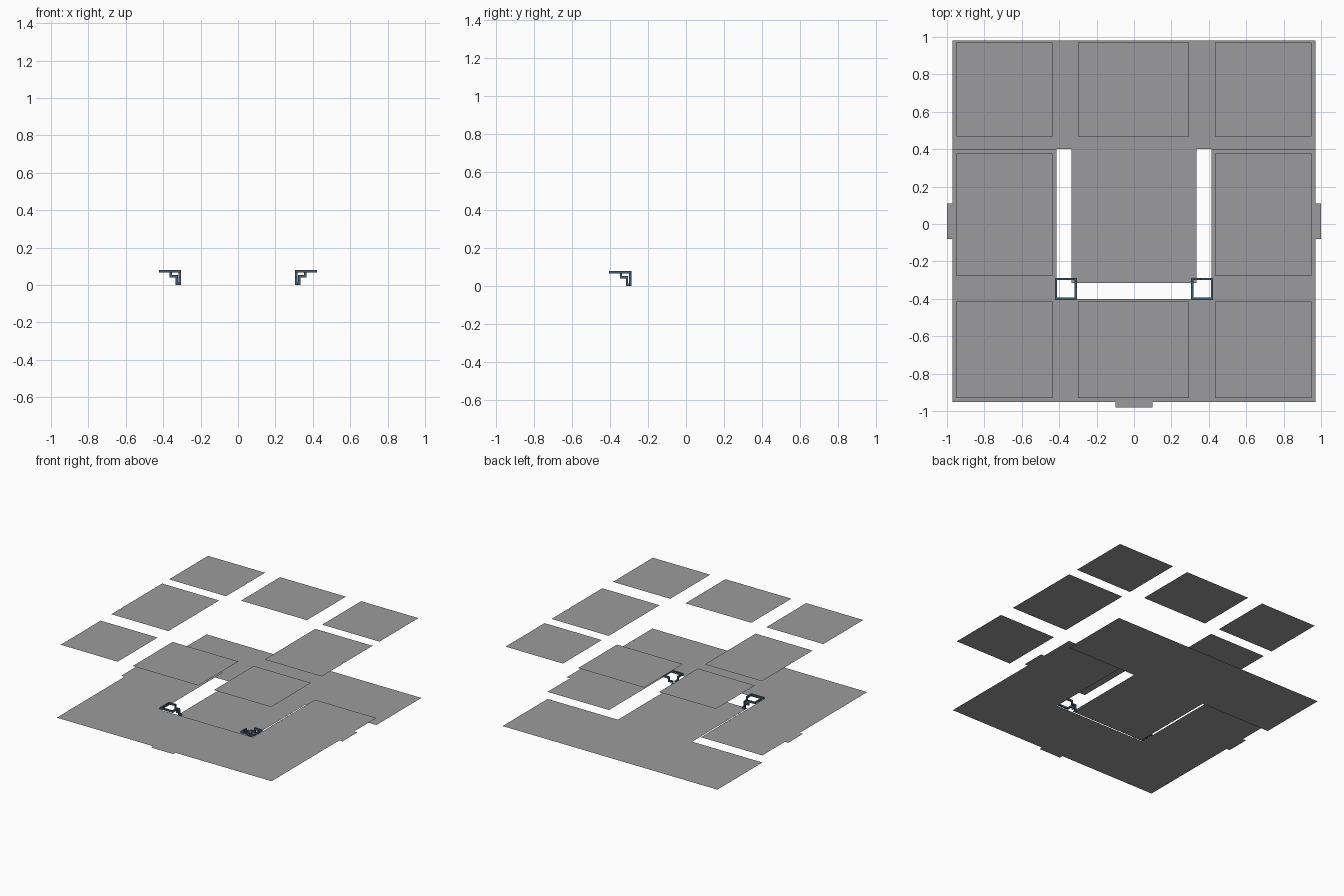
import bpy, bmesh
from mathutils import Vector

if "Cube" in bpy.data.objects:
    bpy.data.objects.remove(bpy.data.objects["Cube"])

UPPER, CEIL = 0.058, 0.65     # raised floor and ceiling panel heights


def material(name, rgb):
    m = bpy.data.materials.new(name)
    m.diffuse_color = (*rgb, 1)
    m.use_nodes = True
    m.node_tree.nodes["Principled BSDF"].inputs["Base Color"].default_value = m.diffuse_color
    return m


grey = material("light grey", (0.33, 0.33, 0.34))
blue = material("slate blue", (0.06, 0.11, 0.16))


def finish(name, bm, mat):
    me = bpy.data.meshes.new(name)
    bm.to_mesh(me)
    bm.free()
    me.materials.append(mat)
    ob = bpy.data.objects.new(name, me)
    bpy.context.collection.objects.link(ob)
    return ob


def sheet(name, outline, z):
    """Flat single-sided sheet from a counter-clockwise outline."""
    bm = bmesh.new()
    bm.faces.new([bm.verts.new((x, y, z)) for x, y in outline])
    return finish(name, bm, grey)


def box(bm, lo, hi):
    lo, hi = Vector(lo), Vector(hi)
    geo = bmesh.ops.create_cube(bm, size=1)
    for v in geo["verts"]:
        v.co = (lo + hi) / 2 + Vector(a * b for a, b in zip(v.co, hi - lo))


# lower floor: back strip with a sunken tongue
sheet("lower_floor", [(-0.97, 0.4), (-0.335, 0.4), (-0.335, -0.315), (0.335, -0.315),
                      (0.335, 0.4), (0.97, 0.4), (0.97, 0.98), (-0.97, 0.98)], 0)

# raised U-shaped floor with small door tabs on three sides
half = [(0.1, -0.98), (0.1, -0.952), (0.97, -0.952), (0.97, -0.08), (1.0, -0.08),
        (1.0, 0.11), (0.97, 0.11), (0.97, 0.4), (0.415, 0.4), (0.415, -0.4)]
sheet("raised_floor", half + [(-x, y) for x, y in reversed(half)], UPPER)

# ceiling panels: three by three grid without the middle one
columns = [(-0.95, -0.435), (-0.3, 0.295), (0.433, 0.95)]
rows = [(-0.93, -0.415), (-0.277, 0.378), (0.468, 0.97)]
for i, (x0, x1) in enumerate(columns):
    for j, (y0, y1) in enumerate(rows):
        if (i, j) != (1, 1):
            sheet(f"ceiling_panel_{i}_{j}", [(x0, y0), (x1, y0), (x1, y1), (x0, y1)], CEIL)

# corner stair frames: square in plan, level along the raised floor, stepped inwards
S, W, T = 0.118, 0.012, 0.014   # frame size, bar width, bar height
TOP = 0.08
steps = [((0.048, S), (TOP - T, TOP)),        # top tread
         ((0.048, 0.06), (0.04, TOP)),        # upper riser
         ((0.016, 0.06), (0.04, 0.054)),      # middle tread
         ((0.016, 0.028), (0, 0.054)),        # lower riser
         ((0, 0.028), (0, T))]                # foot


def corner_frame(side):
    bm = bmesh.new()
    # u runs outward in x, v runs forward; (0, 0) is the low inner corner
    for (a, b), (z0, z1) in steps:
        box(bm, (a, 0, z0), (b, W, z1))
        box(bm, (0, a, z0), (W, b, z1))
    box(bm, (S - W, 0, TOP - T), (S, S, TOP))
    box(bm, (0, S - W, TOP - T), (S, S, TOP))
    for v in bm.verts:
        v.co.x = side * (0.305 + v.co.x)
        v.co.y = -0.288 - v.co.y
    bmesh.ops.recalc_face_normals(bm, faces=bm.faces)
    return bm


for side, label in ((-1, "left"), (1, "right")):
    finish(f"stair_frame_{label}", corner_frame(side), blue)
